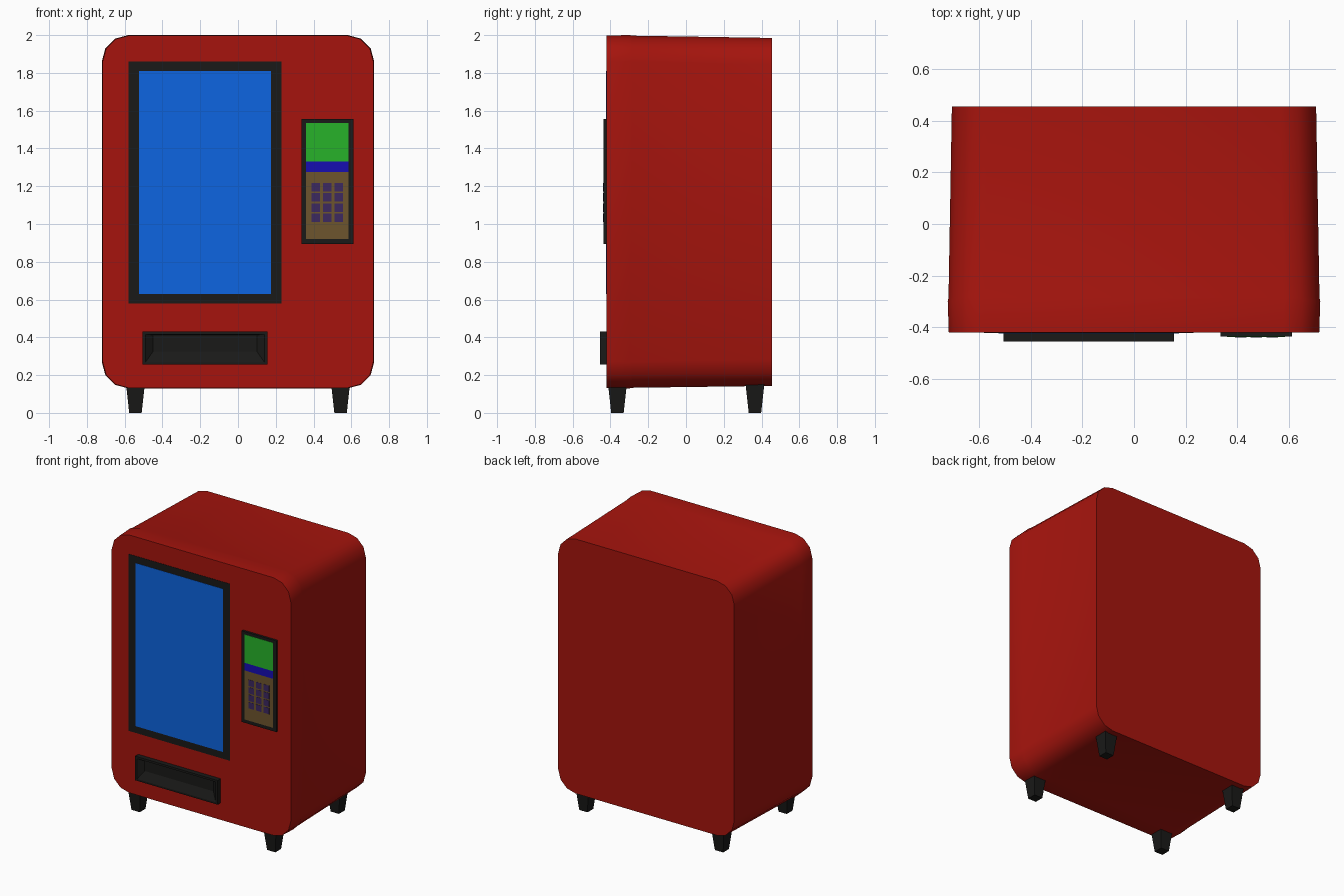
import bpy, bmesh, math

if "Cube" in bpy.data.objects:
    bpy.data.objects.remove(bpy.data.objects["Cube"])


def material(name, rgb):
    m = bpy.data.materials.new(name)
    m.diffuse_color = (*rgb, 1)
    m.use_nodes = True
    m.node_tree.nodes["Principled BSDF"].inputs["Base Color"].default_value = m.diffuse_color
    return m


RED = material("red_paint", (0.38, 0.007, 0.004))
BLACK = material("black_trim", (0.01, 0.01, 0.009))
BLUE = material("blue_glass", (0.004, 0.13, 0.75))
GREEN = material("green_screen", (0.02, 0.45, 0.023))
NAVY = material("navy_band", (0.008, 0.004, 0.45))
BROWN = material("brown_pad", (0.155, 0.09, 0.026))
PURPLE = material("purple_keys", (0.045, 0.021, 0.115))


def finish(name, bm, mat, smooth=False):
    bmesh.ops.recalc_face_normals(bm, faces=bm.faces)
    me = bpy.data.meshes.new(name)
    bm.to_mesh(me)
    bm.free()
    me.materials.append(mat)
    if smooth:
        me.polygons.foreach_set("use_smooth", [True] * len(me.polygons))
        me.set_sharp_from_angle(angle=math.radians(40))
    ob = bpy.data.objects.new(name, me)
    bpy.context.collection.objects.link(ob)
    return ob


def loft(name, rings, mat, smooth=False):
    bm = bmesh.new()
    vs = [[bm.verts.new(p) for p in r] for r in rings]
    n = len(rings[0])
    for a, b in zip(vs, vs[1:]):
        for i in range(n):
            j = (i + 1) % n
            bm.faces.new((a[i], a[j], b[j], b[i]))
    bm.faces.new(vs[0])
    bm.faces.new(vs[-1])
    return finish(name, bm, mat, smooth)


def rect(x0, x1, z0, z1, y):
    return [(x0, y, z0), (x1, y, z0), (x1, y, z1), (x0, y, z1)]


def slab(name, x0, x1, z0, z1, y0, y1, mat):
    return loft(name, [rect(x0, x1, z0, z1, y) for y in (y0, y1)], mat)


def rounded(w, z0, z1, y, r=0.14):
    # rounded rectangle with three facets per corner
    pts = []
    for k, (sx, cz) in enumerate([(1, z1 - r), (-1, z1 - r), (-1, z0 + r), (1, z0 + r)]):
        for s in range(4):
            a = math.radians(90 * k + 30 * s)
            pts.append((sx * (w - r) + r * math.cos(a), y, cz + r * math.sin(a)))
    return pts


# Cabinet: front door section, slight lip, body tapering to the back
loft("cabinet", [rounded(0.717, 0.132, 1.998, -0.42),
                 rounded(0.721, 0.13, 2.0, -0.298),
                 rounded(0.718, 0.133, 1.997, -0.285),
                 rounded(0.705, 0.143, 1.985, 0.455)], RED, True)

# Display window
slab("window_frame", -0.58, 0.23, 0.58, 1.86, -0.422, -0.40, BLACK)
slab("window_glass", -0.525, 0.175, 0.63, 1.81, -0.424, -0.41, BLUE)

# Payment panel
slab("panel_frame", 0.335, 0.612, 0.895, 1.555, -0.436, -0.41, BLACK)
slab("panel_screen", 0.36, 0.585, 1.33, 1.535, -0.438, -0.43, GREEN)
slab("panel_band", 0.36, 0.585, 1.275, 1.33, -0.438, -0.43, NAVY)
slab("panel_pad", 0.36, 0.585, 0.92, 1.275, -0.438, -0.43, BROWN)
for row in range(4):
    for col in range(3):
        x, z = 0.39 + 0.061 * col, 1.01 + 0.054 * row
        slab(f"key_{row}_{col}", x, x + 0.045, z, z + 0.045, -0.4395, -0.435, PURPLE)

# Delivery tray with sloped recess
loft("delivery_tray", [rect(-0.505, 0.155, 0.255, 0.43, -0.41),
                       rect(-0.505, 0.155, 0.255, 0.43, -0.455),
                       rect(-0.49, 0.14, 0.268, 0.415, -0.455),
                       rect(-0.45, 0.10, 0.325, 0.413, -0.424)], BLACK)

# Tapered feet
for sx, side in ((-1, "left"), (1, "right")):
    for cy, end in ((-0.363, "front"), (0.365, "back")):
        rings = [[(sx * 0.543 + dx * h, cy + dy * h, z)
                  for dx, dy in ((-1, -1), (1, -1), (1, 1), (-1, 1))]
                 for h, z in ((0.033, 0), (0.05, 0.155))]
        loft(f"{end}_{side}_foot", rings, BLACK)
